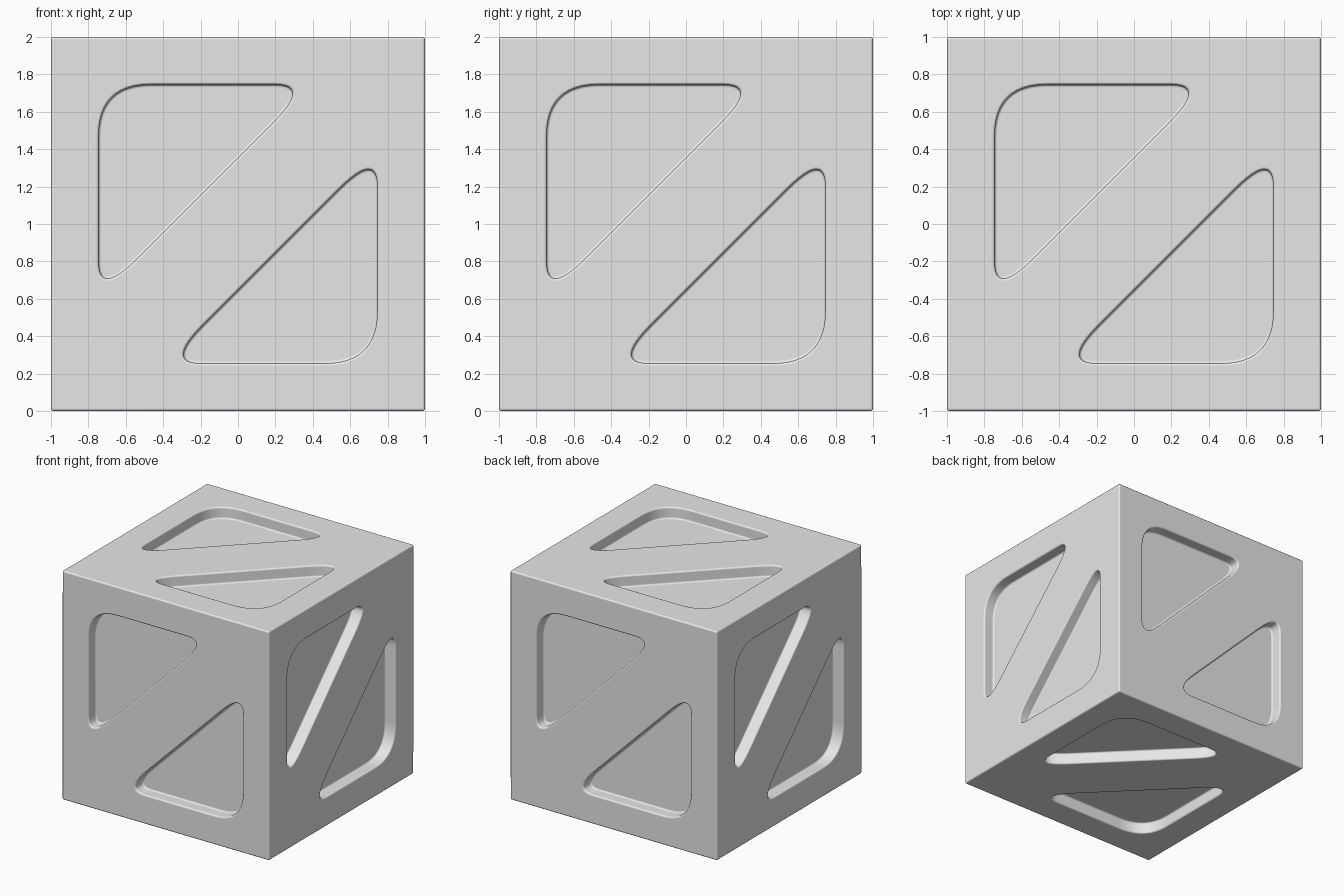
import bpy
import bmesh
from mathutils import Vector, Matrix

old = bpy.data.objects.get("Cube")
if old:
    bpy.data.objects.remove(old, do_unlink=True)

DEPTH = 0.1
EDGE = 0.745     # distance of the pocket legs from the face centre
DIAGONAL = 0.355  # offset of the pocket's long side from the face diagonal

grey = bpy.data.materials.new("light grey")
grey.use_nodes = True
colour = (0.8, 0.8, 0.8, 1)
grey.diffuse_color = colour
grey.node_tree.nodes["Principled BSDF"].inputs["Base Color"].default_value = colour


def make_object(name, bm):
    bmesh.ops.recalc_face_normals(bm, faces=bm.faces)
    for face in bm.faces:
        face.smooth = True
    mesh = bpy.data.meshes.new(name)
    bm.to_mesh(mesh)
    bm.free()
    mesh.materials.append(grey)
    obj = bpy.data.objects.new(name, mesh)
    bpy.context.collection.objects.link(obj)
    return obj


def rounded_corner(before, corner, after, cut_in, cut_out, steps=12):
    """Curve that replaces a corner, leaving each side at its own distance."""
    start = corner + (before - corner).normalized() * cut_in
    end = corner + (after - corner).normalized() * cut_out
    return [start * (1 - t) ** 2 + corner * 2 * t * (1 - t) + end * t * t
            for t in (i / steps for i in range(steps + 1))]


# Triangular pocket outline in face coordinates
low = Vector((-EDGE, DIAGONAL - EDGE))
square = Vector((-EDGE, EDGE))
far = Vector((EDGE - DIAGONAL, EDGE))
outline = (rounded_corner(low, square, far, 0.28, 0.28)
           + rounded_corner(square, far, low, 0.19, 0.29)
           + rounded_corner(far, low, square, 0.29, 0.19))

# Two pockets on each of the six faces, given by each face's right and up axes
X, Y, Z = Vector((1, 0, 0)), Vector((0, 1, 0)), Vector((0, 0, 1))
centre = Z
cutter_bm = bmesh.new()
for right, up in ((X, Z), (Y, Z), (-X, Z), (-Y, Z), (X, Y), (X, -Y)):
    out = right.cross(up)
    for turn in (1, -1):
        floor = [cutter_bm.verts.new(centre + turn * (right * p.x + up * p.y)
                                     + out * (1 - DEPTH)) for p in outline]
        base = cutter_bm.faces.new(floor)
        extruded = bmesh.ops.extrude_face_region(cutter_bm, geom=[base],
                                                 use_keep_orig=True)
        moved = [g for g in extruded["geom"] if isinstance(g, bmesh.types.BMVert)]
        bmesh.ops.translate(cutter_bm, verts=moved, vec=out * DEPTH * 2)
cutter = make_object("pocket_cutter", cutter_bm)
cutter.hide_render = True

# Cube body
body_bm = bmesh.new()
bmesh.ops.create_cube(body_bm, size=2, matrix=Matrix.Translation(centre))
body = make_object("cube_body", body_bm)

# Cut the pockets, then discard the cutter
cut = body.modifiers.new("pockets", "BOOLEAN")
cut.operation = "DIFFERENCE"
cut.solver = "EXACT"
cut.object = cutter
bpy.context.view_layer.objects.active = body
body.select_set(True)
bpy.ops.object.modifier_apply(modifier=cut.name)
bpy.data.objects.remove(cutter, do_unlink=True)

# Soft rounded edges on the cube, pocket rims and pocket floors
bevel = body.modifiers.new("soft_edges", "BEVEL")
bevel.width = 0.014
bevel.segments = 3
bevel.limit_method = "ANGLE"
bevel.angle_limit = 1.0
bevel.use_clamp_overlap = False
normals = body.modifiers.new("flat_faces", "WEIGHTED_NORMAL")
normals.weight = 100
